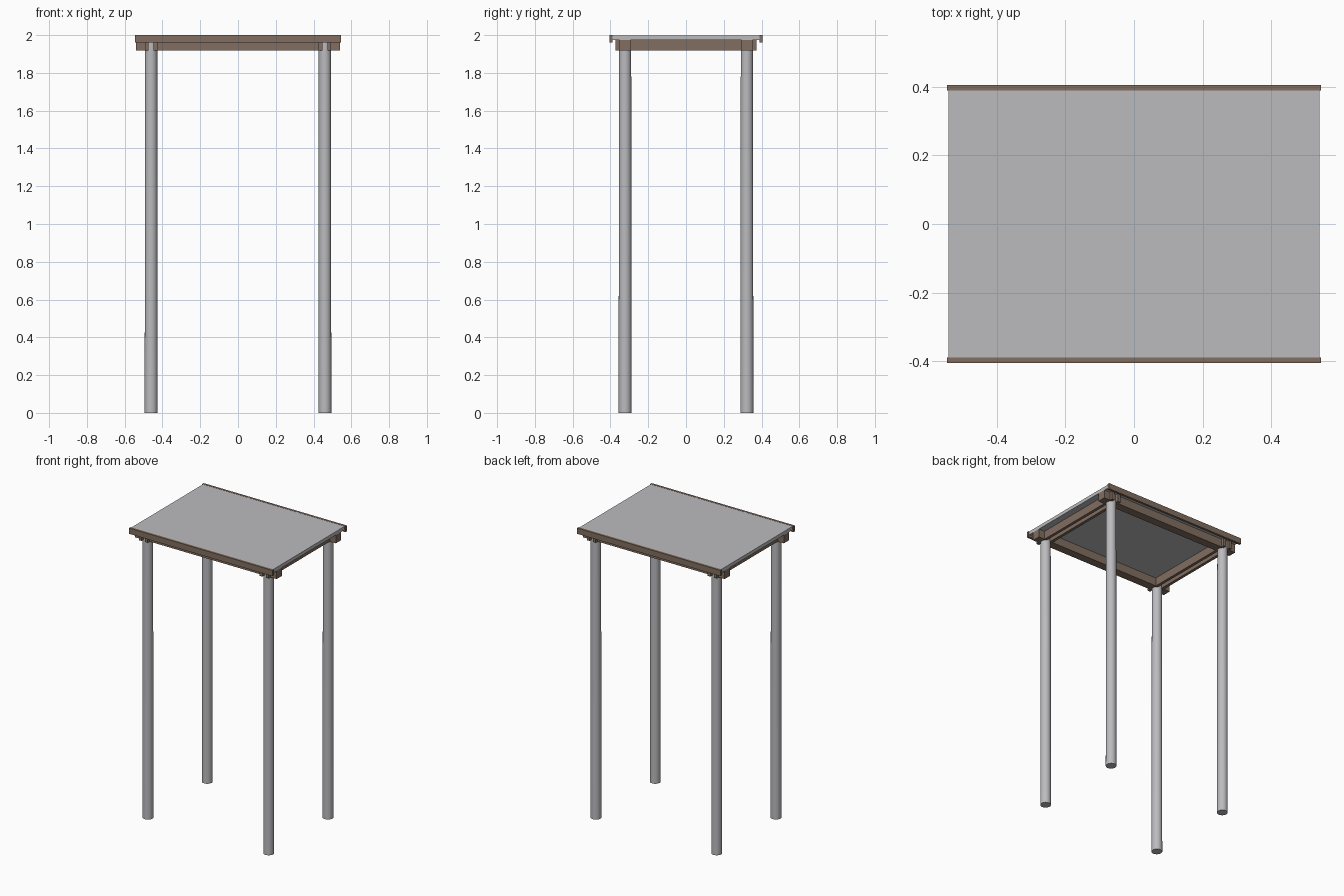
import bpy

if "Cube" in bpy.data.objects:
    bpy.data.objects.remove(bpy.data.objects["Cube"])


def material(name, colour):
    m = bpy.data.materials.new(name)
    m.diffuse_color = (*colour, 1)
    m.use_nodes = True
    m.node_tree.nodes["Principled BSDF"].inputs["Base Color"].default_value = m.diffuse_color
    return m


grey = material("light grey", (0.50, 0.50, 0.52))
brown = material("wood brown", (0.22, 0.155, 0.115))


def box(name, x, y, z, mat):
    """Box from (min, max) ranges along each axis."""
    bpy.ops.mesh.primitive_cube_add(size=1, location=[(a + b) / 2 for a, b in (x, y, z)])
    ob = bpy.context.object
    ob.name = name
    ob.scale = [b - a for a, b in (x, y, z)]
    bpy.ops.object.transform_apply(location=False, rotation=False, scale=True)
    ob.data.materials.append(mat)


def span(centre, width):
    return (centre - width / 2, centre + width / 2)


# Roof sheet
box("roof_sheet", (-0.54, 0.54), (-0.392, 0.392), (1.975, 1.999), grey)

for sy, end in ((-1, "front"), (1, "back")):
    # Thin edge board and the long beam under the sheet
    box(end + "_edge_board", (-0.545, 0.545), span(sy * 0.397, 0.016), (1.96, 2.0), brown)
    box(end + "_beam", (-0.54, 0.54), span(sy * 0.3225, 0.058), (1.918, 1.975), brown)
    # Round, slightly tapered legs
    for sx, side in ((-1, "left"), (1, "right")):
        bpy.ops.mesh.primitive_cone_add(vertices=32, radius1=0.034, radius2=0.0325,
                                        depth=1.975, location=(sx * 0.46, sy * 0.3225, 0.9875))
        leg = bpy.context.object
        leg.name = f"{end}_{side}_leg"
        leg.data.materials.append(grey)
        bpy.ops.object.shade_smooth_by_angle()

# Paired side rails clamping the legs
for sx, side in ((-1, "left"), (1, "right")):
    for offset, part in ((-0.0235, "inner"), (0.0235, "outer")):
        box(f"{side}_{part}_rail", span(sx * (0.46 + offset), 0.02),
            (-0.373, 0.373), (1.918, 1.976), brown)
